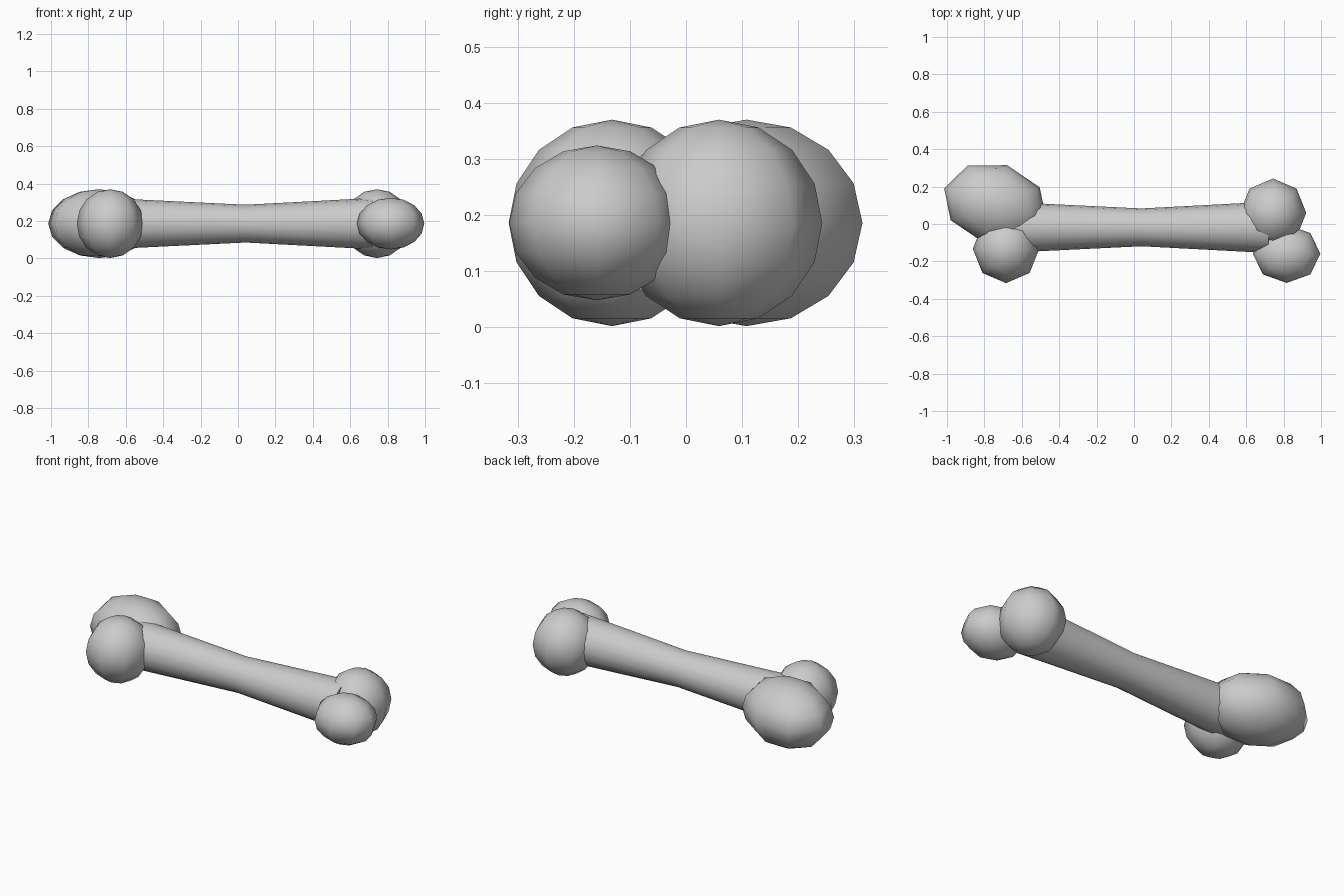
import bpy, bmesh
from math import cos, sin, tau
from mathutils import Matrix

if "Cube" in bpy.data.objects:
    bpy.data.objects.remove(bpy.data.objects["Cube"])

CZ = 0.186  # height of the bone's axis


def finish(name, bm):
    bmesh.ops.recalc_face_normals(bm, faces=bm.faces)
    for f in bm.faces:
        f.smooth = True
    me = bpy.data.meshes.new(name)
    bm.to_mesh(me)
    bm.free()
    ob = bpy.data.objects.new(name, me)
    bpy.context.collection.objects.link(ob)
    return ob


def knob(name, x, y, u, v, rz):
    """Eight-sided ball; u and v are its half-axes in plan."""
    bm = bmesh.new()
    bmesh.ops.create_uvsphere(bm, u_segments=8, v_segments=8, radius=1)
    bm.transform(Matrix(((u[0], v[0], 0, x),
                         (u[1], v[1], 0, y),
                         (0, 0, rz, CZ),
                         (0, 0, 0, 1))))
    return finish(name, bm)


# Shaft: tube with a narrow waist, ends buried in the knobs
bm = bmesh.new()
N = 16
rings = []
for x, r in ((-0.70, 0.137), (0.04, 0.101), (0.72, 0.137)):
    rings.append([bm.verts.new((x, -0.018 + r * cos(tau * i / N), CZ + r * sin(tau * i / N)))
                  for i in range(N)])
for a, b in zip(rings, rings[1:]):
    for i in range(N):
        j = (i + 1) % N
        bm.faces.new((a[i], a[j], b[j], b[i]))
bm.faces.new(rings[0])
bm.faces.new(rings[-1])
shaft = finish("shaft", bm)
bpy.context.view_layer.objects.active = shaft
shaft.select_set(True)
bpy.ops.object.shade_smooth_by_angle()

# Four end knobs, the back left one stretched and turned
knob("back_left_knob", -0.742, 0.108, (0.238, 0.088), (-0.148, 0.204), 0.184)
knob("front_left_knob", -0.684, -0.132, (0.178, 0.0), (0.0, 0.184), 0.184)
knob("back_right_knob", 0.743, 0.059, (0.178, 0.0), (0.0, 0.184), 0.184)
knob("front_right_knob", 0.816, -0.159, (0.180, 0.0), (0.0, 0.156), 0.138)
